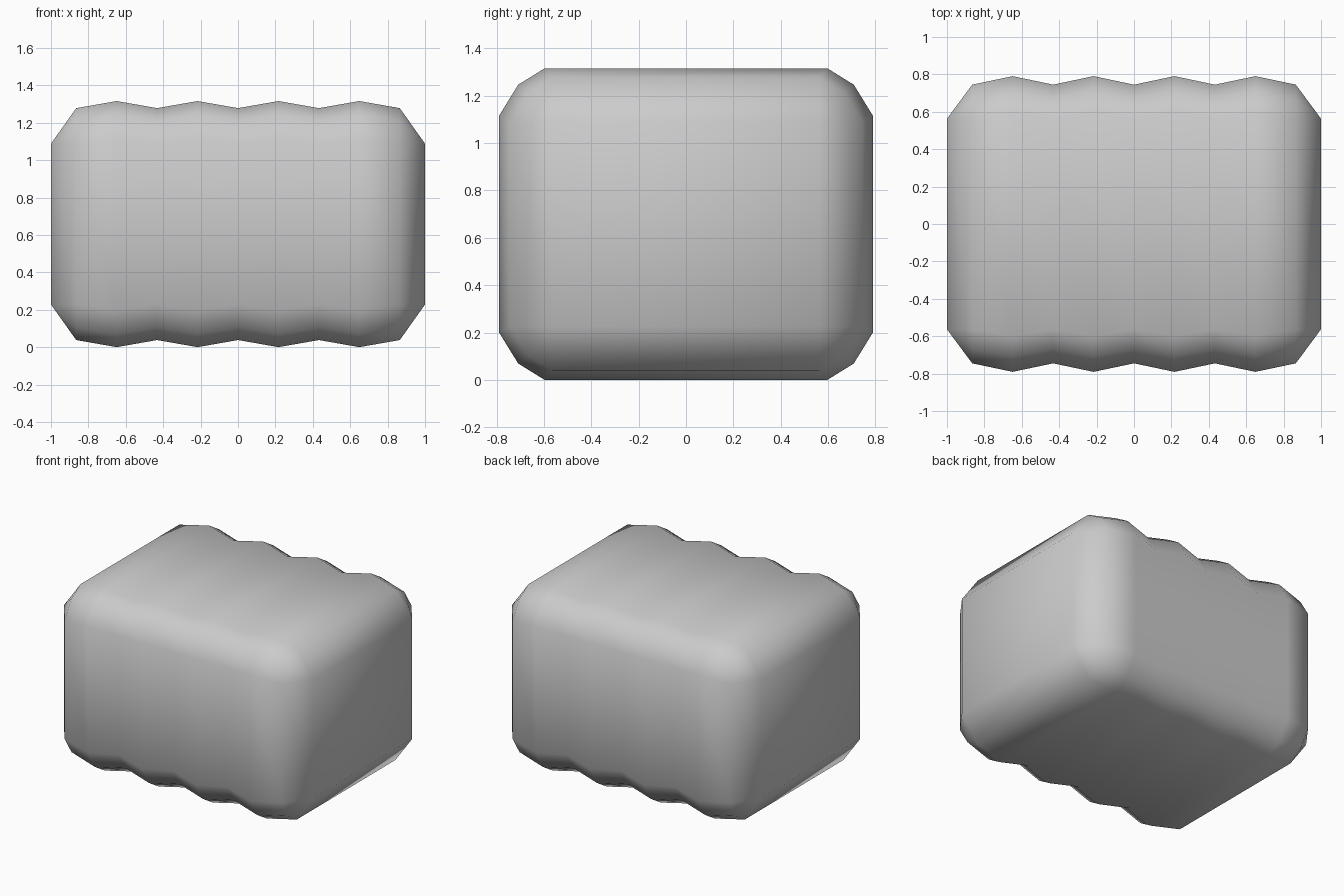
import bpy, bmesh, math

if "Cube" in bpy.data.objects:
    bpy.data.objects.remove(bpy.data.objects["Cube"])

CZ = 0.658             # centre height
HY, HZ = 0.745, 0.62   # half size of the narrow cross-section
IY, IZ = 0.563, 0.43   # where the flat sides end
SWELL = 1.061          # scale of the ridges


def section(corner):
    """Mirror one corner (three points) into a twelve-point ring."""
    ring = []
    for sy, sz in ((1, 1), (-1, 1), (-1, -1), (1, -1)):
        pts = corner if sy * sz > 0 else corner[::-1]
        ring += [(sy * y, sz * z) for y, z in pts]
    return ring


body = section([(HY, IZ), (0.668, 0.555), (IY, HZ)])
cap = section([(IY, IZ)] * 3)

# Stations along the length: cap, alternating valleys and ridges, cap
stations = [(-1.0, cap, 1.0)]
for i in range(9):
    stations.append((-0.865 + i * 0.21625, body, SWELL if i % 2 else 1.0))
stations.append((1.0, cap, 1.0))

# Ribbed body
bm = bmesh.new()
rings = [[bm.verts.new((x, y * s, CZ + z * s)) for y, z in ring]
         for x, ring, s in stations]
for a, b in zip(rings, rings[1:]):
    for i in range(12):
        j = (i + 1) % 12
        bm.faces.new((a[i], a[j], b[j], b[i]))
bmesh.ops.remove_doubles(bm, verts=bm.verts[:], dist=1e-4)

# Flat rectangular ends
bmesh.ops.holes_fill(bm, edges=[e for e in bm.edges if e.is_boundary], sides=0)
bmesh.ops.recalc_face_normals(bm, faces=bm.faces[:])

mesh = bpy.data.meshes.new("ribbed_block")
bm.to_mesh(mesh)
bm.free()
block = bpy.data.objects.new("ribbed_block", mesh)
bpy.context.collection.objects.link(block)
bpy.context.view_layer.objects.active = block
block.select_set(True)
bpy.ops.object.shade_smooth_by_angle(angle=math.radians(40))
